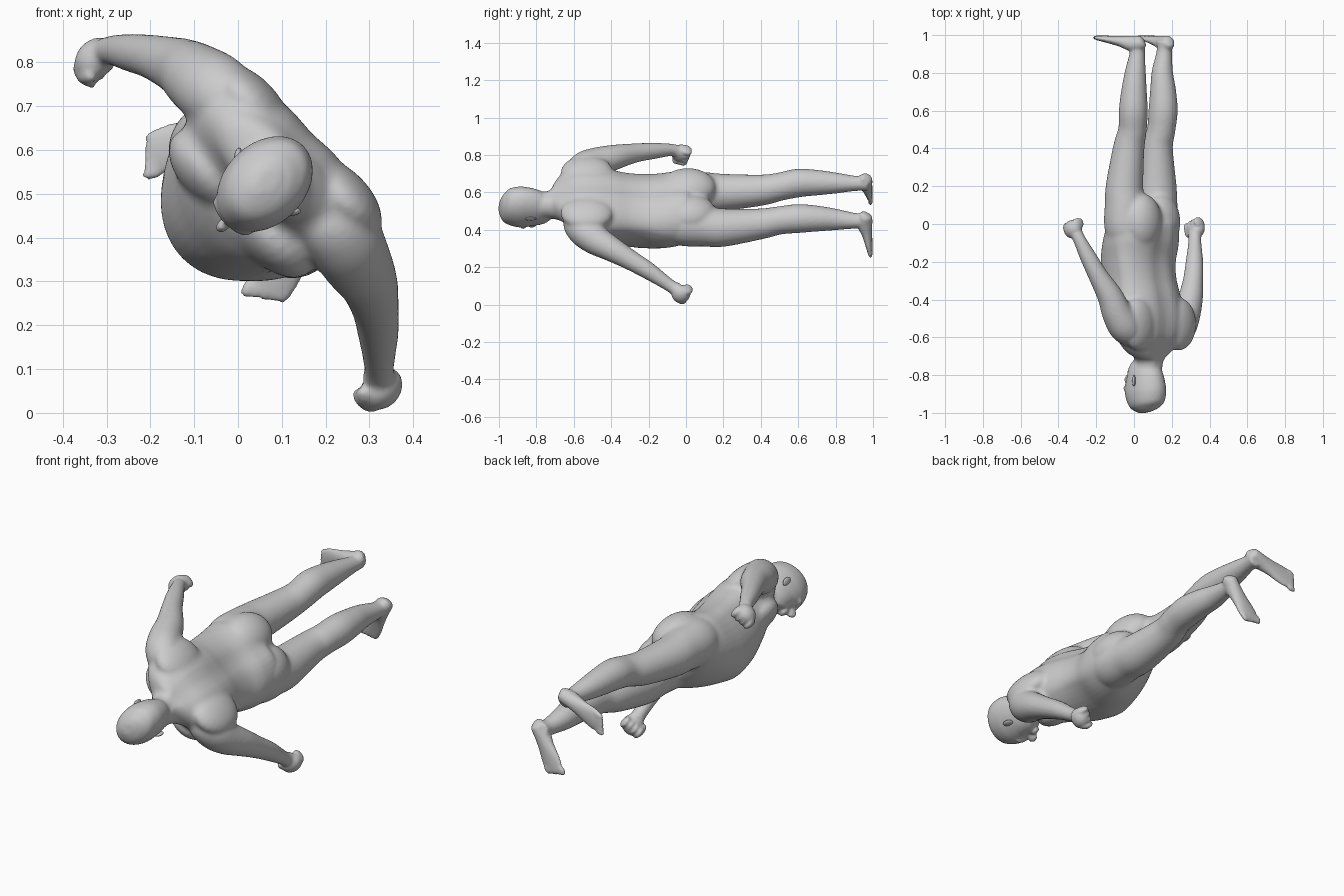
import bpy, bmesh, math
from mathutils import Vector, Matrix

if "Cube" in bpy.data.objects:
    bpy.data.objects.remove(bpy.data.objects["Cube"])

# Body frame: SIDE runs across the shoulders, FRONT is where the chest faces, +y runs head to feet
SIDE = Vector((0.70, 0, -0.714)).normalized()
FRONT = Vector((-0.714, 0, -0.70)).normalized()
DOWN = Vector((0, 1, 0))
bm = bmesh.new()
RING, SUB = 48, 6


def spline(rows):
    """Smooth interpolation of rows of numbers."""
    rows = [Vector(r) for r in rows]
    p = [rows[0]] + rows + [rows[-1]]
    out = []
    for i in range(1, len(p) - 2):
        a, b, c, d = p[i - 1:i + 3]
        for k in range(SUB):
            t = k / SUB
            out.append(0.5 * (2 * b + (c - a) * t + (2 * a - 5 * b + 4 * c - d) * t ** 2
                              + (3 * b - a - 3 * c + d) * t ** 3))
    return out + [rows[-1]]


def tube(rows, side=SIDE, groove=0.0):
    """Loft: rows of x, y, z, half width, front depth, back depth."""
    rows = spline([tuple(r) + (r[-1],) * (6 - len(r)) for r in rows])
    pts = [Vector(r[:3]) for r in rows]
    rings = []
    for i, r in enumerate(rows):
        t = (pts[min(i + 1, len(pts) - 1)] - pts[max(i - 1, 0)]).normalized()
        n = t.cross(side).normalized()
        s = n.cross(t)
        ring = []
        for k in range(RING):
            a = 2 * math.pi * k / RING
            depth = r[4] if math.sin(a) > 0 else r[5] * (1 - groove * math.exp(-(math.cos(a) / 0.25) ** 2))
            ring.append(bm.verts.new(pts[i] + s * math.cos(a) * r[3] + n * math.sin(a) * depth))
        rings.append(ring)
    for A, B in zip(rings, rings[1:]):
        for k in range(RING):
            bm.faces.new((A[k], A[(k + 1) % RING], B[(k + 1) % RING], B[k]))
    bm.faces.new(rings[0][::-1])
    bm.faces.new(rings[-1])


def blob(c, radii, axes=(SIDE, DOWN, FRONT), mesh=None):
    """Ellipsoid with radii along the three axes."""
    m = Matrix([a * r for a, r in zip(axes, radii)]).transposed().to_4x4()
    bmesh.ops.create_uvsphere(mesh or bm, u_segments=24, v_segments=16, radius=1,
                              matrix=Matrix.Translation(c) @ m)


def finish(mesh_bm, name):
    bmesh.ops.recalc_face_normals(mesh_bm, faces=mesh_bm.faces)
    for f in mesh_bm.faces:
        f.smooth = True
    me = bpy.data.meshes.new(name)
    mesh_bm.to_mesh(me)
    ob = bpy.data.objects.new(name, me)
    bpy.context.collection.objects.link(ob)
    return ob


def fuse(ob, voxel, steps):
    """Melt overlapping volumes into one skin and relax it."""
    mod = ob.modifiers.new("fuse", 'REMESH')
    mod.mode, mod.voxel_size, mod.use_smooth_shade = 'VOXEL', voxel, True
    mod = ob.modifiers.new("relax", 'SMOOTH')
    mod.factor, mod.iterations = .5, steps


# Torso with belly and spine groove
tube([(.078, -.78, .53, .07, .065, .07), (.08, -.71, .535, .084, .075, .078),
      (.085, -.65, .55, .18, .085, .09), (.088, -.58, .56, .232, .135, .118),
      (.085, -.50, .555, .235, .19, .13), (.075, -.40, .545, .212, .23, .127),
      (.063, -.30, .538, .20, .253, .115), (.056, -.20, .532, .205, .257, .115),
      (.05, -.10, .52, .22, .218, .15), (.045, 0, .515, .215, .155, .16),
      (.045, .05, .515, .17, .09, .11)], groove=.1)

# Buttocks, shoulder blades, chest
for c in ((.045, .01, .626), (.142, .01, .49)):
    blob(c, (.115, .15, .09))
spine = Vector((.088, -.53, .555))
for s in (-1, 1):
    blob(spine + SIDE * s * .15 - FRONT * .06, (.115, .14, .064))
    blob(spine + SIDE * s * .10 + FRONT * .11 + DOWN * .04, (.12, .12, .07))

# Legs, thigh to ankle
tube([(-.02, -.08, .585, .115), (-.04, 0, .595, .118), (-.047, .1, .60, .108), (-.05, .2, .60, .099),
      (-.028, .4, .612, .083), (-.008, .5, .63, .075), (-.004, .6, .65, .076), (0, .7, .652, .068),
      (.007, .8, .65, .056), (.018, .91, .648, .04), (.018, .97, .65, .042)])
tube([(.11, -.08, .45, .115), (.12, 0, .43, .118), (.123, .1, .418, .107), (.123, .2, .412, .102),
      (.124, .4, .432, .082), (.144, .5, .45, .075), (.154, .6, .46, .077), (.154, .7, .46, .069),
      (.15, .8, .455, .057), (.16, .91, .448, .041), (.162, .97, .452, .043)])

# Arms, shoulder to wrist
tube([(.02, -.59, .67, .03), (-.01, -.575, .695, .075), (-.05, -.54, .733, .086), (-.09, -.47, .762, .08),
      (-.128, -.38, .788, .067), (-.192, -.27, .811, .051), (-.245, -.17, .822, .043),
      (-.29, -.08, .827, .033), (-.31, -.04, .815, .036)])
tube([(.18, -.59, .49, .03), (.205, -.585, .45, .075), (.24, -.55, .40, .086), (.268, -.49, .35, .081),
      (.297, -.40, .298, .067), (.313, -.30, .24, .054), (.32, -.20, .18, .046),
      (.322, -.09, .105, .034), (.322, -.05, .08, .038)])

# Head: crown to chin
tube([(.070, -.997, .530, .02, .03), (.068, -.985, .529, .05, .066), (.065, -.955, .526, .08, .104),
      (.062, -.90, .523, .092, .123), (.058, -.85, .519, .09, .122),
      (.048, -.805, .508, .083, .115), (.028, -.77, .488, .07, .092),
      (.008, -.748, .468, .045, .06)])

# Wide fillets where limbs, neck and trunk meet
blend = finish(bm, "blend")
fuse(blend, .009, 28)
deps = bpy.context.evaluated_depsgraph_get()
bm.from_mesh(blend.evaluated_get(deps).to_mesh())
bpy.data.objects.remove(blend)

# Nose, mouth, brow
skull = Vector((.058, -.85, .518))
blob(skull + FRONT * .125 + DOWN * .025, (.014, .03, .024))
blob(skull + FRONT * .102 + DOWN * .064, (.028, .022, .014))
blob(skull + FRONT * .098 - DOWN * .02, (.06, .02, .026))

# Feet with toes
for heel, toe, big in (((.055, 0, .675), (-.195, 0, .59), -1), ((.193, 0, .487), (.065, 0, .276), 1)):
    h, t = Vector(heel), Vector(toe)
    d = (t - h).normalized()
    side = d.cross(DOWN)
    prof = [(0, .015, .02, .965), (.06, .034, .036, .96), (.25, .038, .042, .955), (.5, .043, .029, .967),
            (.75, .053, .02, .977), (.92, .053, .015, .983), (1, .045, .012, .986)]
    tube([(h.lerp(t, f).x, y, h.lerp(t, f).z, w, b) for f, w, b, y in prof], side)
    inner = side if side.dot(SIDE) * big < 0 else -side
    for k in range(5):
        c = t + inner * (.040 - .02 * k) + d * (.012 - .008 * k)
        blob((c.x, .986, c.z), (.015 if k == 0 else .011, .013, .026), (side, DOWN, d))

# Fists with curled fingers and thumb
for c, arm, side in (((-.324, -.028, .809), (-.35, .9, -.05), -1), ((.328, -.028, .056), (0, .85, -.5), 1)):
    c, arm = Vector(c), Vector(arm).normalized()
    across = arm.cross(SIDE).normalized()
    palm = across.cross(arm)
    axes = (palm, arm, across)
    blob(c, (.043, .05, .053), axes)
    for k in range(4):
        blob(c + across * (-.042 + .028 * k) + arm * .018 - palm * side * .014, (.036, .031, .0155), axes)
    blob(c + across * .048 - palm * side * .015, (.02, .038, .016), axes)

# Fuse everything into one continuous skin
fuse(finish(bm, "body"), .007, 6)

# Ears
ears = bmesh.new()
for s in (-1, 1):
    c = skull + SIDE * s * .088 + DOWN * .02 - FRONT * .005
    out = (SIDE * s - FRONT * 1.3).normalized()
    blob(c, (.021, .03, .009), (out, DOWN, out.cross(DOWN)), ears)
finish(ears, "ears")
